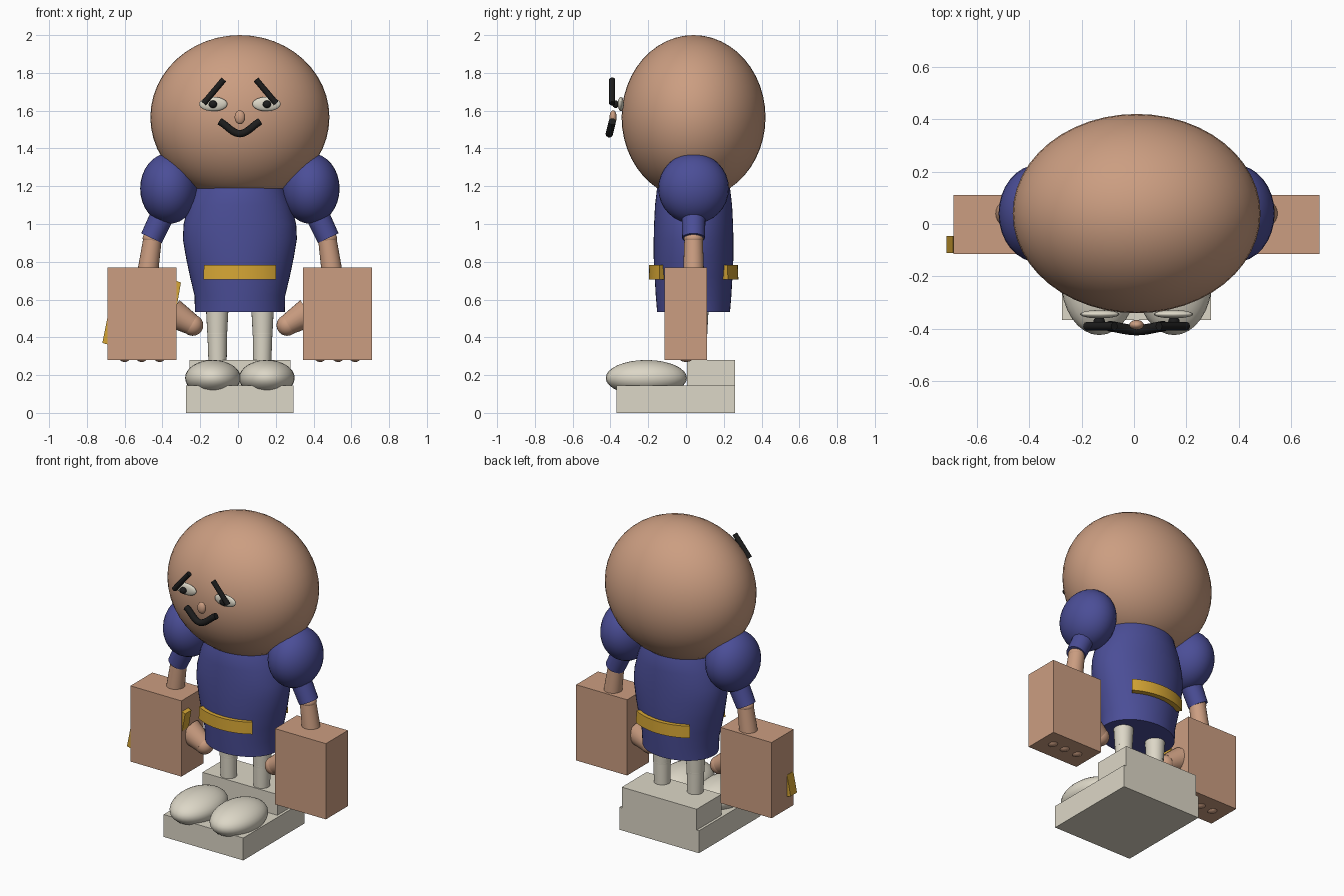
import bpy, bmesh, math
from mathutils import Vector

if "Cube" in bpy.data.objects:
    bpy.data.objects.remove(bpy.data.objects["Cube"])

CX, CY = 0.01, 0.04   # body centre line


def material(name, rgb):
    m = bpy.data.materials.new(name)
    m.diffuse_color = (*rgb, 1)
    m.use_nodes = True
    m.node_tree.nodes["Principled BSDF"].inputs["Base Color"].default_value = m.diffuse_color
    return m


SKIN = material("skin", (0.60, 0.34, 0.22))
BLUE = material("blue cloth", (0.070, 0.076, 0.31))
GOLD = material("gold", (0.67, 0.38, 0.035))
CREAM = material("cream", (0.72, 0.68, 0.57))
BLACK = material("black", (0.012, 0.012, 0.012))


def finish(bm, name, mat, smooth=True):
    bmesh.ops.recalc_face_normals(bm, faces=bm.faces)
    me = bpy.data.meshes.new(name)
    bm.to_mesh(me)
    bm.free()
    me.materials.append(mat)
    ob = bpy.data.objects.new(name, me)
    bpy.context.collection.objects.link(ob)
    if smooth:
        bpy.ops.object.select_all(action='DESELECT')
        ob.select_set(True)
        bpy.context.view_layer.objects.active = ob
        bpy.ops.object.shade_smooth_by_angle(angle=math.radians(40))
    return ob


def ellipsoid(name, mat, c, r, seg=32):
    bm = bmesh.new()
    bmesh.ops.create_uvsphere(bm, u_segments=seg, v_segments=seg // 2, radius=1)
    for v in bm.verts:
        v.co = Vector(c) + Vector([v.co[i] * r[i] for i in range(3)])
    return finish(bm, name, mat)


def box(name, mat, lo, hi):
    bm = bmesh.new()
    bmesh.ops.create_cube(bm, size=1)
    for v in bm.verts:
        v.co = Vector([(lo[i] + hi[i]) / 2 + v.co[i] * (hi[i] - lo[i]) for i in range(3)])
    return finish(bm, name, mat, False)


def cone(name, mat, a, b, ra, rb, seg=24):
    a, b = Vector(a), Vector(b)
    bm = bmesh.new()
    bmesh.ops.create_cone(bm, cap_ends=True, segments=seg, radius1=ra, radius2=rb,
                          depth=(b - a).length)
    rot = (b - a).to_track_quat('Z', 'Y')
    for v in bm.verts:
        v.co = (a + b) / 2 + rot @ v.co
    return finish(bm, name, mat)


def bridge_rings(name, mat, rings):
    """Skin a list of closed point rings and cap both ends."""
    bm = bmesh.new()
    vs = [[bm.verts.new(p) for p in r] for r in rings]
    n = len(vs[0])
    for r, s in zip(vs, vs[1:]):
        for i in range(n):
            j = (i + 1) % n
            bm.faces.new((r[i], r[j], s[j], s[i]))
    bm.faces.new(vs[0])
    bm.faces.new(vs[-1])
    return finish(bm, name, mat)


def plate(name, mat, outline, y0, y1):
    """Flat outline in x-z extruded along y."""
    return bridge_rings(name, mat, [[(x, y, z) for x, z in outline] for y in (y0, y1)])


# Head
ellipsoid("head", SKIN, (CX, CY, 1.565), (0.474, 0.381, 0.435), 48)

# Torso: stacked oval sections (z, half width, half depth)
SECTIONS = [(0.535, 0.238, 0.193), (0.62, 0.24, 0.200), (0.72, 0.264, 0.206),
            (0.82, 0.285, 0.211), (0.92, 0.302, 0.211), (1.0, 0.298, 0.209),
            (1.1, 0.272, 0.204), (1.2, 0.230, 0.192), (1.28, 0.17, 0.15)]
bridge_rings("torso", BLUE, [
    [(CX + rx * math.cos(t), CY + ry * math.sin(t), z)
     for t in (2 * math.pi * i / 48 for i in range(48))] for z, rx, ry in SECTIONS])

# Belt: curved bands on the front and back
for name, sy in (("belt_front", -1), ("belt_back", 1)):
    rings = []
    for i in range(17):
        t = math.radians(-40 + 5 * i)
        rings.append([(CX + (0.245 + d) * math.sin(t) * 1.08,
                       CY + sy * (0.205 + d) * math.cos(t), z)
                      for d, z in ((-0.01, 0.705), (0.032, 0.705), (0.03, 0.782), (-0.01, 0.782))])
    bridge_rings(name, GOLD, rings)

for side, s in (("left", -1), ("right", 1)):
    def X(x):
        return CX + s * x

    # Arm
    ellipsoid(side + "_shoulder", BLUE, (X(0.375), CY, 1.188), (0.153, 0.187, 0.187))
    cone(side + "_sleeve", BLUE, (X(0.385), CY, 1.10), (X(0.468), CY, 0.925), 0.065, 0.060)
    ellipsoid(side + "_elbow", SKIN, (X(0.463), CY, 0.925), (0.052, 0.052, 0.035), 24)
    cone(side + "_forearm", SKIN, (X(0.46), CY, 0.94), (X(0.487), CY, 0.75), 0.048, 0.055)

    # Hand with thumb and fingertips
    x0, x1 = sorted((X(0.335), X(0.70)))
    box(side + "_hand", SKIN, (x0, -0.115, 0.28), (x1, 0.11, 0.77))
    cone(side + "_thumb", SKIN, (X(0.36), -0.0, 0.53), (X(0.255), -0.0, 0.468), 0.078, 0.056)
    ellipsoid(side + "_thumb_tip", SKIN, (X(0.25), -0.0, 0.464), (0.056, 0.056, 0.056), 24)
    for i, x in enumerate((0.425, 0.52, 0.61)):
        ellipsoid(f"{side}_finger_{i + 1}", SKIN, (X(x), 0, 0.305), (0.036, 0.045, 0.036), 16)

    # Leg
    cone(side + "_upper_leg", CREAM, (X(0.12), 0.06, 0.41), (X(0.12), 0.06, 0.56), 0.052, 0.060)
    ellipsoid(side + "_knee", CREAM, (X(0.12), 0.06, 0.42), (0.053, 0.053, 0.03), 24)
    cone(side + "_lower_leg", CREAM, (X(0.118), 0.06, 0.26), (X(0.12), 0.06, 0.42), 0.048, 0.052)

    # Shoe
    x0, x1 = sorted((X(0.0), X(0.285)))
    box(side + "_sole", CREAM, (x0, -0.368, 0), (x1, 0.26, 0.145))
    x0, x1 = sorted((X(0.0), X(0.268)))
    box(side + "_heel", CREAM, (x0, 0.005, 0.14), (x1, 0.26, 0.28))
    ellipsoid(side + "_toe", CREAM, (X(0.143), -0.21, 0.185), (0.147, 0.215, 0.095))

    # Eye and brow
    ellipsoid(side + "_eye", CREAM, (X(0.141), -0.345, 1.635), (0.075, 0.016, 0.038), 24)
    ellipsoid(side + "_pupil", BLACK, (X(0.143), -0.372, 1.634), (0.022, 0.018, 0.02), 16)
    cone(side + "_brow", BLACK, (X(0.192), -0.391, 1.638), (X(0.085), -0.391, 1.765),
         0.016, 0.016, 12)

# Nose
ellipsoid("nose", SKIN, (CX, -0.386, 1.565), (0.028, 0.019, 0.037), 20)

# Mouth: tube along a smile curve
curve = bpy.data.curves.new("mouth", 'CURVE')
curve.dimensions = '3D'
curve.bevel_depth = 0.02
curve.bevel_resolution = 3
curve.use_fill_caps = True
spline = curve.splines.new('POLY')
spline.points.add(12)
for i, p in enumerate(spline.points):
    u = -1 + i / 6
    lift = (1 - math.cos(u * math.pi * 0.8)) / 1.81
    p.co = (CX + 0.107 * u, -0.406 + 0.016 * lift, 1.478 + 0.065 * lift, 1)
curve.materials.append(BLACK)
bpy.context.collection.objects.link(bpy.data.objects.new("mouth", curve))

# Gold band showing on both sides of the left hand
plate("wrist_band_outer", GOLD, [(-0.718, 0.37), (-0.68, 0.36), (-0.68, 0.50), (-0.692, 0.50)],
      -0.11, -0.045)
plate("wrist_band_inner", GOLD, [(-0.33, 0.70), (-0.302, 0.69), (-0.322, 0.575), (-0.335, 0.575)],
      -0.11, -0.045)
